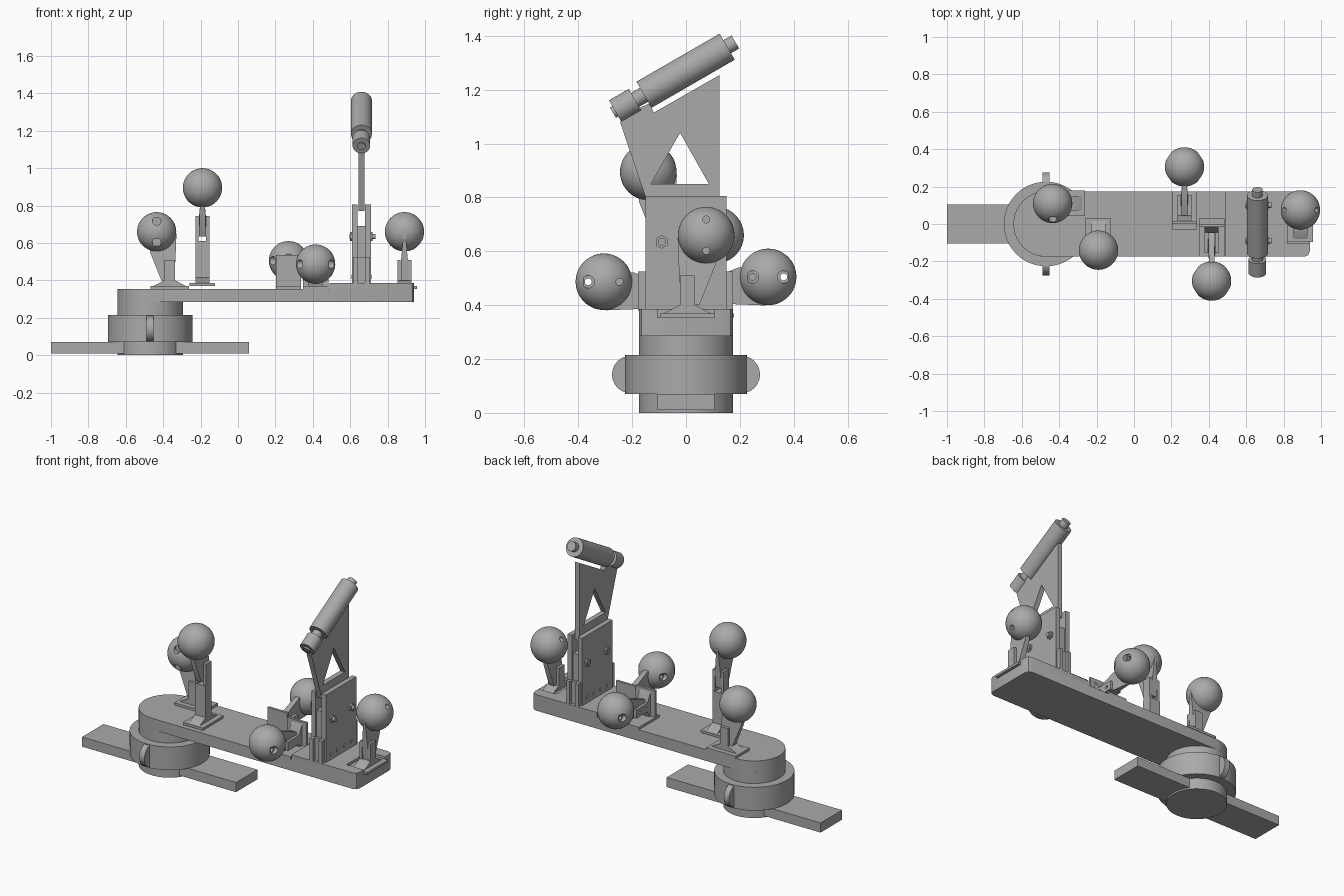
import bpy, bmesh, math
from mathutils import Vector, Matrix

cube = bpy.data.objects.get("Cube")
if cube:
    bpy.data.objects.remove(cube, do_unlink=True)

grey = bpy.data.materials.new("mid_grey")
grey.use_nodes = True
tone = (0.4, 0.4, 0.4, 1)
grey.diffuse_color = tone
grey.node_tree.nodes["Principled BSDF"].inputs["Base Color"].default_value = tone
parts = []
FLAT = Matrix.Identity(4)


def finish(name, bm, frame=FLAT):
    bm.transform(frame)
    bmesh.ops.recalc_face_normals(bm, faces=bm.faces)
    mesh = bpy.data.meshes.new(name)
    bm.to_mesh(mesh)
    bm.free()
    mesh.materials.append(grey)
    ob = bpy.data.objects.new(name, mesh)
    bpy.context.collection.objects.link(ob)
    parts.append(ob)
    return ob


def box(name, x, y, z, frame=FLAT):
    bm = bmesh.new()
    bmesh.ops.create_cube(bm, size=1)
    for v in bm.verts:
        v.co = [r[0] + (c + 0.5) * (r[1] - r[0]) for r, c in zip((x, y, z), v.co)]
    return finish(name, bm, frame)


def rod(name, a, b, r, frame=FLAT, sides=48):
    a, b = Vector(a), Vector(b)
    bm = bmesh.new()
    bmesh.ops.create_cone(bm, cap_ends=True, segments=sides, radius1=r, radius2=r, depth=(b - a).length)
    turn = (b - a).to_track_quat('Z', 'Y').to_matrix().to_4x4()
    bm.transform(Matrix.Translation((a + b) / 2) @ turn)
    return finish(name, bm, frame)


def prism(name, outline, lo, hi, place, frame=FLAT):
    """Extrude a 2D outline; place(a, b, t) gives the 3D point at depth t."""
    bm = bmesh.new()
    rings = [[bm.verts.new(place(a, b, t)) for a, b in outline] for t in (lo, hi)]
    bm.faces.new(rings[0])
    bm.faces.new(rings[1])
    n = len(outline)
    for i in range(n):
        j = (i + 1) % n
        bm.faces.new((rings[0][i], rings[0][j], rings[1][j], rings[1][i]))
    return finish(name, bm, frame)


def cut(ob, *cutters):
    """Subtract the cutters, keep the result and discard the helpers."""
    for c in cutters:
        c.hide_render = True
        m = ob.modifiers.new("cut", 'BOOLEAN')
        m.operation, m.solver, m.object = 'DIFFERENCE', 'EXACT', c
    bpy.context.view_layer.update()
    ev = ob.evaluated_get(bpy.context.evaluated_depsgraph_get())
    mesh = bpy.data.meshes.new_from_object(ev)
    ob.modifiers.clear()
    ob.data = mesh
    for c in cutters:
        parts.remove(c)
        bpy.data.objects.remove(c, do_unlink=True)


def across_x(a, b, t):
    return (t, a, b)


def across_z(a, b, t):
    return (a, b, t)


# Foot bar, pivot drum and clamp ring
PX, R = -0.47, 0.175
box("foot_bar", (-1, 0.06), (-0.105, 0.105), (0.01, 0.07))
rod("pivot_drum", (PX, 0, 0), (PX, 0, 0.22), R, sides=64)
ring = rod("clamp_ring", (PX, 0, 0.07), (PX, 0, 0.215), 0.226, sides=64)
cut(ring, rod("cutter", (PX, 0, 0), (PX, 0, 0.3), 0.193, sides=64))
for side, tag in ((1, "back"), (-1, "front")):
    arc = [math.radians(90 - 15 * i) for i in range(13)]
    tab = [(0.2 * side, 0.0725), (0.2 * side, 0.2125)]
    tab += [(side * (0.205 + 0.07 * math.cos(t)), 0.1425 + 0.07 * math.sin(t)) for t in arc]
    ear = prism("clamp_ear_" + tag, tab, PX - 0.018, PX + 0.018, across_x)
    cut(ear, rod("cutter", (PX - 0.1, side * 0.255, 0.1425), (PX + 0.1, side * 0.255, 0.1425), 0.012))

# Swinging arm with a round boss and a recessed bolt
arc = [math.radians(90 + 6 * i) for i in range(31)]
plan = [(PX + R * math.cos(t), R * math.sin(t)) for t in arc]
plan += [(0.91, -R), (0.932, -0.166), (0.94, -0.145), (0.94, 0.145), (0.932, 0.166), (0.91, R)]
arm = prism("arm", plan, 0.285, 0.355, across_z)
cut(arm, rod("cutter", (PX, 0, 0.2), (PX, 0, 0.5), 0.083))
rod("arm_boss", (PX, 0, 0.215), (PX, 0, 0.288), R, sides=64)
rod("pivot_bolt", (PX, 0, 0.28), (PX, 0, 0.3), 0.02)

# Raised end plate with a notch, and bolt holes through plate and arm
outer = [(0.49, -R), (0.91, -R), (0.932, -0.166), (0.94, -0.145), (0.94, -0.105), (0.82, -0.105)]
outline = outer + [(x, -y) for x, y in reversed(outer)]
plate = prism("end_plate", outline, 0.35, 0.385, across_z)
for target in (plate, arm):
    cut(target, *[rod("cutter", (x, y, 0.2), (x, y, 0.5), 0.021, sides=24)
                  for x in (0.545, 0.77) for y in (-0.115, -0.038, 0.043, 0.12)])

# Handle tower: two cheeks, a core and a foot
TX = 0.66
for x in (0.61, 0.68):
    box("tower_cheek", (x, x + 0.03), (-0.15, 0.15), (0.38, 0.805))
box("tower_core", (0.64, 0.68), (-0.14, 0.14), (0.38, 0.69))
foot = box("tower_foot", (0.618, 0.702), (-0.178, 0.174), (0.38, 0.525))
cut(foot, *[box("cutter", (0.64, 0.68), sorted((s * 0.155, s * 0.3)), (0.3, 0.6)) for s in (1, -1)])
for y in (-0.09, 0.1):
    rod("tower_bolt", (0.575 + 0.02, y, 0.635), (0.735, y, 0.635), 0.014, sides=24)
    rod("tower_nut", (0.6, y, 0.635), (0.72, y, 0.635), 0.025, sides=6)
for y in (-0.1, -0.035, 0.035, 0.1):
    rod("foot_screw", (0.606, y, 0.42), (0.714, y, 0.42), 0.012, sides=16)

# Blade with a triangular window
blade = prism("blade", [(-0.14, 0.77), (0.125, 0.77), (0.125, 1.255), (-0.12, 1.115), (-0.135, 1.15),
                        (-0.2, 1.12), (-0.245, 1.08)], TX - 0.016, TX + 0.016, across_x)
cut(blade, prism("cutter", [(-0.13, 0.85), (0.085, 0.85), (-0.022, 1.04)], 0.5, 0.8, across_x))

# Slanted grip, built along one axis
axis = Vector((0, math.cos(math.radians(30)), math.sin(math.radians(30))))
start = Vector((TX, -0.228, 1.14))
for name, a, b, r in (("grip_stud", -0.05, 0, 0.022), ("grip_knob", -0.04, 0.045, 0.047),
                      ("grip_neck", 0.04, 0.09, 0.03), ("grip", 0.083, 0.44, 0.056),
                      ("grip_tip", 0.43, 0.475, 0.028)):
    rod(name, start + axis * a, start + axis * b, r)


def frame(u, v, w, origin):
    m = Matrix((u, v, w)).transposed().to_4x4()
    m.translation = origin
    return m


def ball_mount(tag, fr, post=0.0):
    """Ball on a tapered stem, held by a clevis. u: lean, v: pin axis, w: up."""
    if post:
        box(tag + "_post", (-0.03, 0.03), (-0.037, 0.037), (0.36 - post, 0.375), fr)
    drop = post
    box(tag + "_base", (-0.102, 0.102), (-0.068, 0.068), (0.355 - drop, 0.37 - drop), fr)
    prism(tag + "_gusset", [(-0.095, 0.365 - drop), (0.095, 0.365 - drop), (0.03, 0.4 - drop), (-0.03, 0.4 - drop)],
          -0.037, 0.037, lambda a, b, t: (a, t, b), fr)
    pins = (0.415, 0.475)
    for s in (-1, 1):
        lug = box(tag + "_lug", (-0.027, 0.027), sorted((s * 0.02, s * 0.037)), (0.365, 0.51), fr)
        cut(lug, *[rod("cutter", (0, -0.1, w), (0, 0.1, w), 0.009, fr, 16) for w in pins])
    stem = [(-0.02, 0.4), (0.045, 0.4), (0.105, 0.55), (0.1, 0.62), (0.07, 0.65), (-0.036, 0.65), (-0.03, 0.5)]
    prism(tag + "_stem", stem, -1, 1,
          lambda a, b, t: (a, t * (0.019 - 0.014 * max(0, b - 0.5) / 0.15), b), fr)
    bm = bmesh.new()
    bmesh.ops.create_uvsphere(bm, u_segments=48, v_segments=24, radius=0.105)
    bm.transform(Matrix.Translation((0.07, 0, 0.66)))
    ball = finish(tag + "_ball", bm, fr)
    holes = []
    for w in (0.602, 0.718):
        holes.append(rod("cutter", (0.07, -0.2, w), (0.07, 0.2, w), 0.013, fr, 24))
        for s in (-1, 1):
            holes.append(rod("cutter", (0.07, s * 0.072, w), (0.07, s * 0.2, w), 0.023, fr, 24))
    cut(ball, *holes)


X, Y, Z = Vector((1, 0, 0)), Vector((0, 1, 0)), Vector((0, 0, 1))
# Upright mounts
ball_mount("pivot_mount", frame(-X, Y, Z, (-0.365, 0.11, 0)))
ball_mount("end_mount", frame(Y, X, Z, (0.89, 0.005, 0)))
ball_mount("tall_mount", frame(-Y, X, Z, (-0.19, -0.07, 0.235)), post=0.22)
# Sideways mounts on angle brackets
for tag, x, s, z in (("back_mount", 0.27, 1, 0.435), ("front_mount", 0.415, -1, 0.417)):
    ball_mount(tag, frame(Z, X, s * Y, (x, -0.355 * s, z)))
    box(tag + "_shelf", (x - 0.068, x + 0.068), sorted((-0.03 * s, 0.175 * s)), (0.35, 0.37))

bpy.ops.object.select_all(action='DESELECT')
for ob in parts:
    ob.select_set(True)
bpy.context.view_layer.objects.active = parts[0]
bpy.ops.object.shade_smooth_by_angle(angle=math.radians(30))
